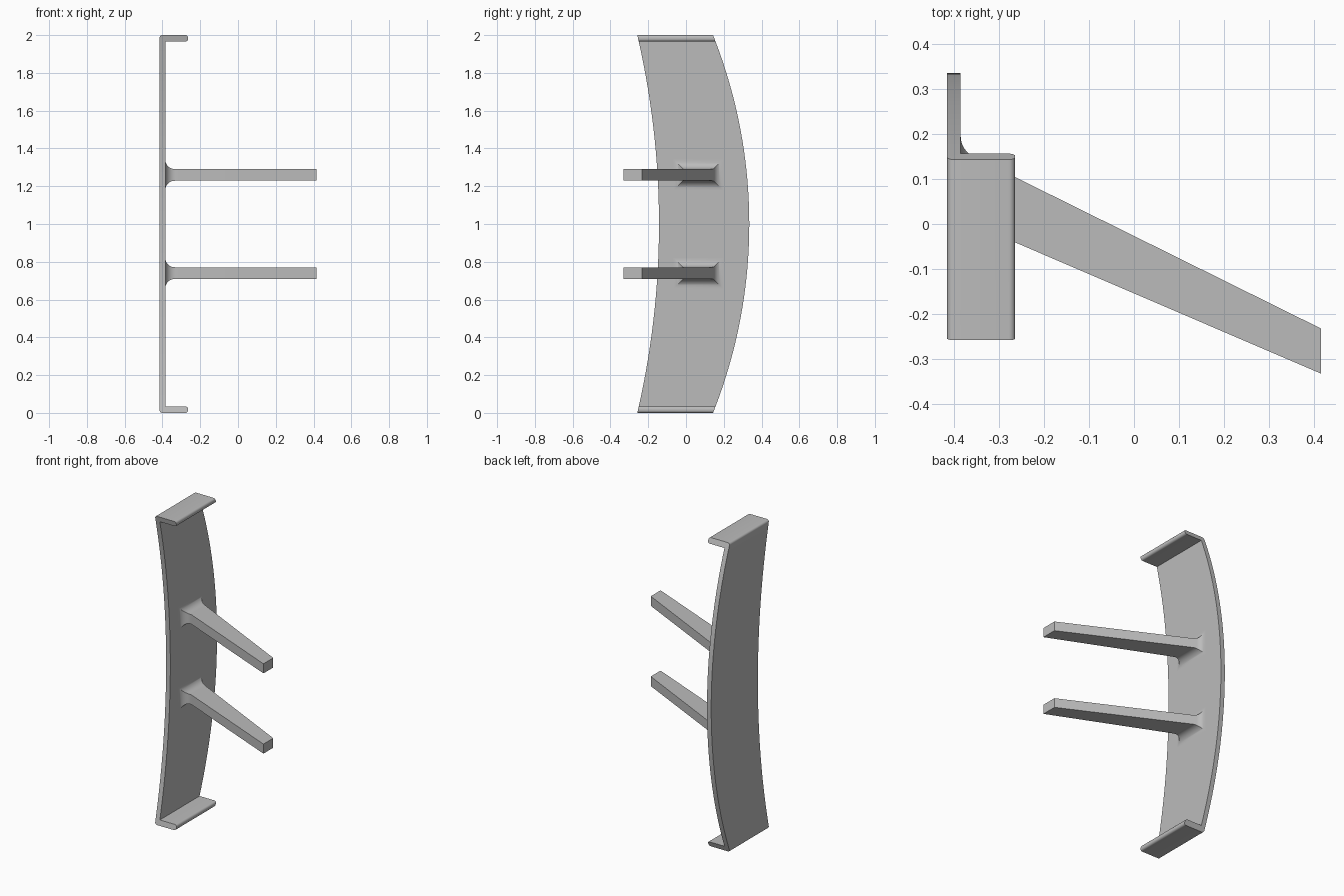
import bpy
from math import sqrt, sin, cos, pi, atan, tan, radians

cube = bpy.data.objects.get("Cube")
if cube:
    bpy.data.objects.remove(cube)

grey = bpy.data.materials.new("plain grey")
grey.use_nodes = True
COLOUR = (0.5, 0.5, 0.5, 1)
grey.diffuse_color = COLOUR
grey.node_tree.nodes["Principled BSDF"].inputs["Base Color"].default_value = COLOUR


def skin_rings(name, rings):
    """Join four-sided rings into a closed solid."""
    verts = [v for ring in rings for v in ring]
    faces = [(0, 1, 2, 3)]
    for i in range(len(rings) - 1):
        a, b = i * 4, i * 4 + 4
        for k in range(4):
            n = (k + 1) % 4
            faces.append((a + k, b + k, b + n, a + n))
    last = len(verts) - 4
    faces.append((last + 3, last + 2, last + 1, last))
    mesh = bpy.data.meshes.new(name)
    mesh.from_pydata(verts, [], faces)
    mesh.materials.append(grey)
    obj = bpy.data.objects.new(name, mesh)
    bpy.context.collection.objects.link(obj)
    bpy.ops.object.select_all(action='DESELECT')
    bpy.context.view_layer.objects.active = obj
    obj.select_set(True)
    bpy.ops.object.mode_set(mode='EDIT')
    bpy.ops.mesh.select_all(action='SELECT')
    bpy.ops.mesh.normals_make_consistent(inside=False)
    bpy.ops.object.mode_set(mode='OBJECT')
    bpy.ops.object.shade_smooth_by_angle(angle=radians(32))
    return obj


# Curved plate with a flange at each end
OUT, IN, TIP, THICK = -0.415, -0.385, -0.264, 0.034


def arc(z, middle, sag):
    radius = (1 + sag * sag) / (2 * sag)
    return middle - radius + sqrt(radius ** 2 - (z - 1) ** 2)


def plate_ring(outer, inner):
    ring = []
    for (x, z), backward in ((outer, 0), (outer, 1), (inner, 1), (inner, 0)):
        y = arc(z, 0.335, 0.192) if backward else arc(z, -0.143, 0.115)
        ring.append((x, y, z))
    return ring


# Outer and inner point pairs, from the bottom flange tip up to mid height
pairs = []
r = 0.014
for i in range(6):
    a = pi / 2 * i / 5
    x = TIP - r + r * cos(a)
    pairs.append(((x, r - r * sin(a)), (x, THICK - r + r * sin(a))))
for i in range(6):
    a = pi / 2 * i / 5
    pairs.append(((OUT + r - r * sin(a), r - r * cos(a)), (IN, THICK)))
STEPS = 20
for i in range(1, STEPS + 1):
    z = THICK + (1 - THICK) * i / STEPS
    pairs.append(((OUT, z), (IN, z)))
# Mirror about mid height
pairs += [tuple((x, 2 - z) for x, z in pair) for pair in reversed(pairs[:-1])]
skin_rings("curved_plate", [plate_ring(o, i) for o, i in pairs])

# Two slanted arms with filleted roots
FILLET, HALF = 0.05, 0.031
LENGTH = 0.8
FRONT_Y, FRONT_SLOPE = 0.011, -0.429
BACK_Y, BACK_SLOPE = 0.164, -0.495
front_run = FILLET / tan((pi / 2 + atan(FRONT_SLOPE)) / 2)
back_run = FILLET / tan((pi / 2 - atan(BACK_SLOPE)) / 2)


def arm_ring(d, z):
    bow = sqrt(max(FILLET ** 2 - (FILLET - d) ** 2, 0))
    front = FRONT_Y + FRONT_SLOPE * d
    back = BACK_Y + BACK_SLOPE * d
    if d < front_run * cos(atan(FRONT_SLOPE)):
        front = FRONT_Y - front_run + bow
    if d < back_run * cos(atan(BACK_SLOPE)):
        back = BACK_Y + back_run - bow
    h = HALF + (FILLET - bow if d < FILLET else 0)
    x = IN + d
    return [(x, front, z - h), (x, back, z - h), (x, back, z + h), (x, front, z + h)]


stations = [0.072 * (i / 14) ** 2 for i in range(15)] + [LENGTH]
for label, z in (("lower", 0.74), ("upper", 1.26)):
    skin_rings(label + "_arm", [arm_ring(d, z) for d in stations])
